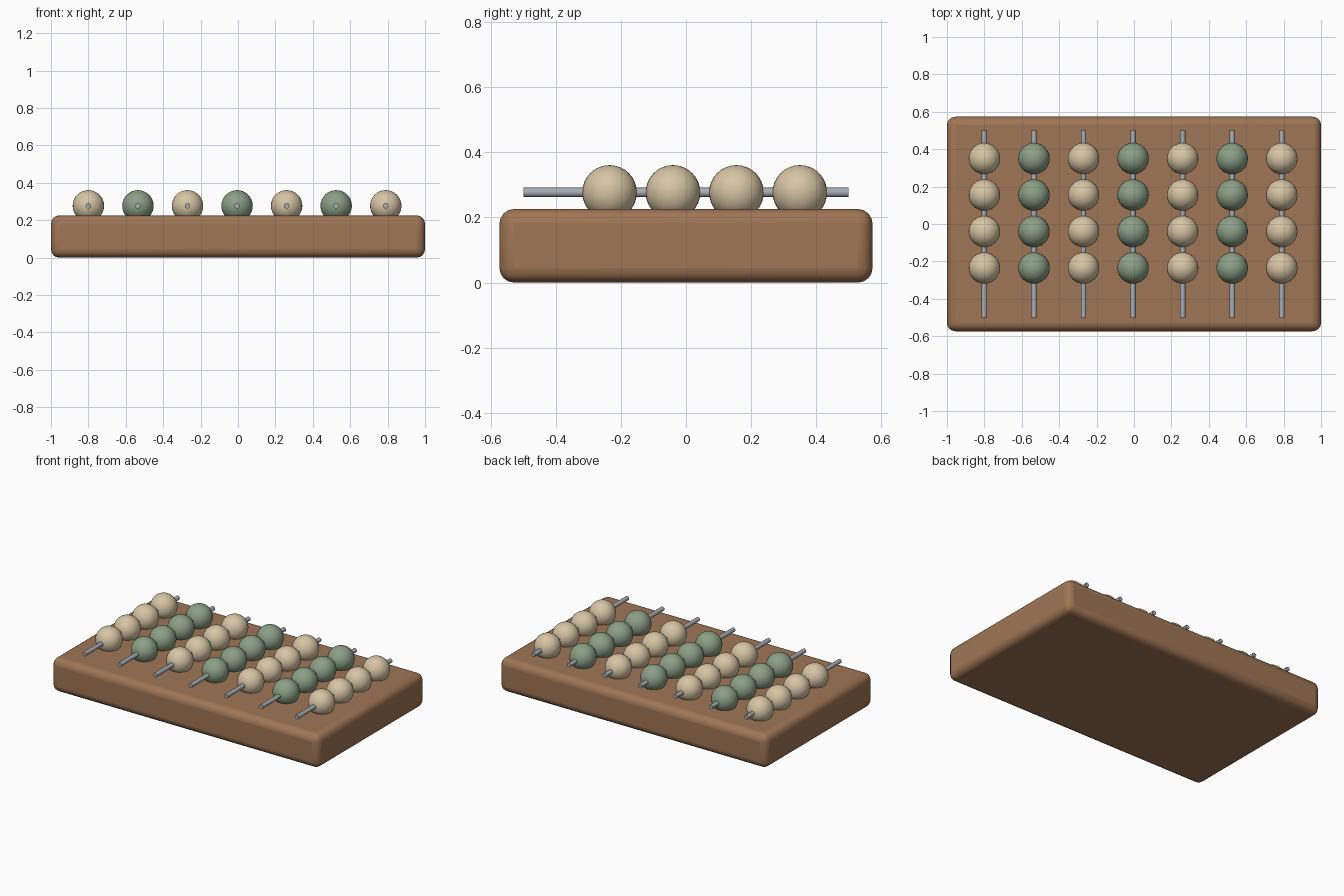
import bpy
import math

cube = bpy.data.objects.get("Cube")
if cube:
    bpy.data.objects.remove(cube, do_unlink=True)


def make_material(name, rgb):
    mat = bpy.data.materials.new(name)
    mat.use_nodes = True
    colour = (*rgb, 1.0)
    mat.diffuse_color = colour
    mat.node_tree.nodes["Principled BSDF"].inputs["Base Color"].default_value = colour
    return mat


wood = make_material("warm wood", (0.35, 0.18, 0.09))
steel = make_material("grey steel", (0.38, 0.42, 0.46))
cream = make_material("cream bead", (0.68, 0.56, 0.37))
green = make_material("sage green bead", (0.26, 0.35, 0.24))


def finish(name, mat):
    obj = bpy.context.object
    obj.name = name
    obj.data.materials.append(mat)
    bpy.ops.object.shade_smooth_by_angle(angle=math.radians(40))
    return obj


# Wooden base board with rounded edges
WIDTH, DEPTH, HEIGHT = 2.0, 1.147, 0.226
bpy.ops.mesh.primitive_cube_add(size=1, location=(0, 0, HEIGHT / 2))
bpy.context.object.scale = (WIDTH, DEPTH, HEIGHT)
bpy.ops.object.transform_apply(location=False, rotation=False, scale=True)
bevel = bpy.context.object.modifiers.new("rounded_edges", "BEVEL")
bevel.width = 0.045
bevel.segments = 4
finish("base_board", wood)

# Seven rods, each carrying four beads, in alternating colours
AXIS_Z = 0.277
for col in range(7):
    x = -0.8 + 0.265 * col
    bpy.ops.mesh.primitive_cylinder_add(
        vertices=16, radius=0.0145, depth=1.0,
        location=(x, 0, AXIS_Z), rotation=(math.pi / 2, 0, 0))
    finish(f"rod_{col + 1}", steel)
    for row in range(4):
        y = -0.235 + 0.195 * row
        bpy.ops.mesh.primitive_uv_sphere_add(
            segments=32, ring_count=16, radius=0.084, location=(x, y, AXIS_Z))
        finish(f"bead_{col + 1}_{row + 1}", green if col % 2 else cream)
